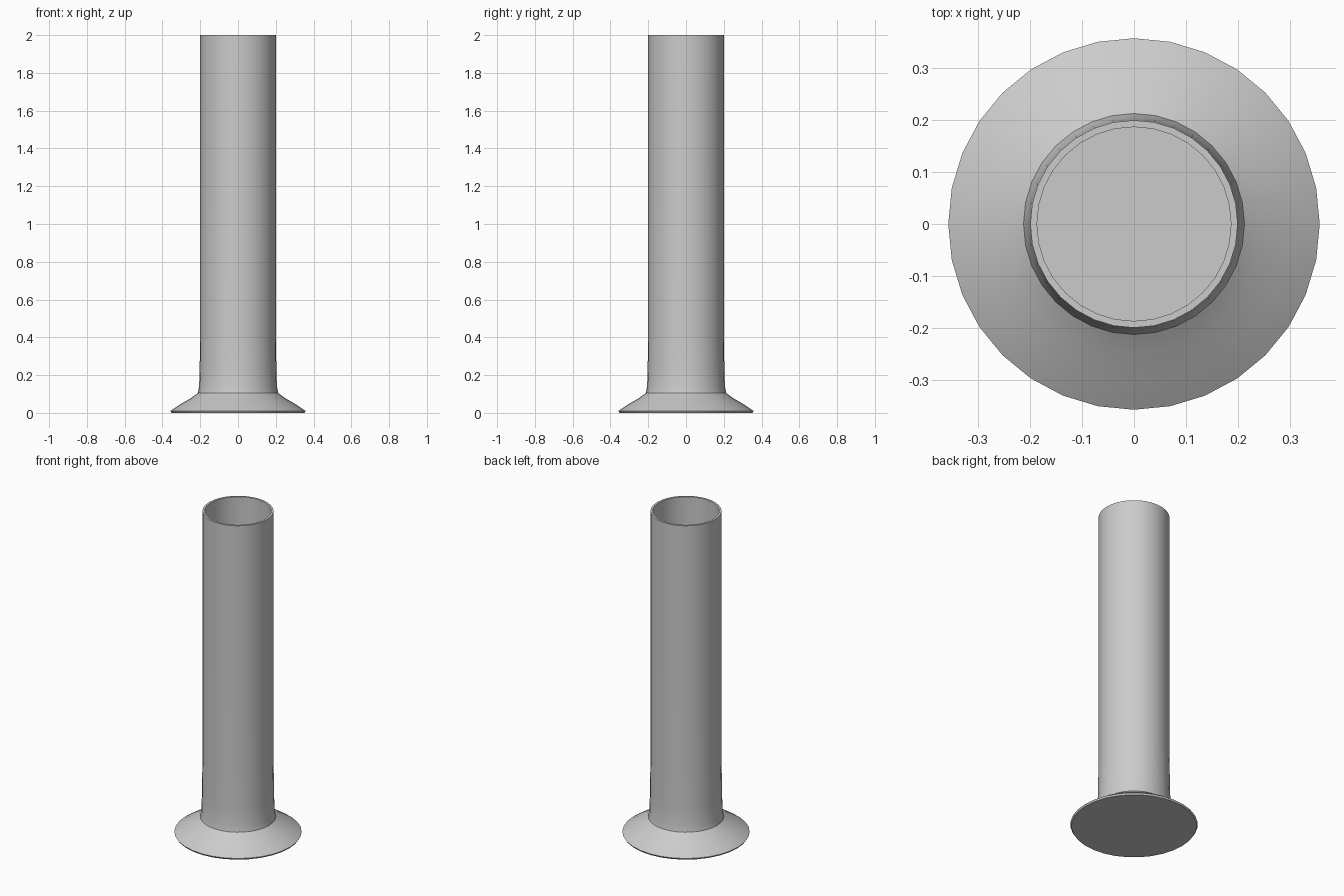
import bpy
import math

cube = bpy.data.objects.get("Cube")
if cube:
    bpy.data.objects.remove(cube, do_unlink=True)

grey = bpy.data.materials.new("light_grey")
grey.use_nodes = True
colour = (0.6, 0.6, 0.6, 1)
grey.diffuse_color = colour
grey.node_tree.nodes["Principled BSDF"].inputs["Base Color"].default_value = colour


def lathe(name, profile, sides):
    """Revolve an (r, z) profile about z; ends are closed with flat discs."""
    verts, faces = [], []
    for r, z in profile:
        for i in range(sides):
            a = 2 * math.pi * i / sides
            verts.append((r * math.cos(a), r * math.sin(a), z))
    for k in range(len(profile) - 1):
        for i in range(sides):
            j = (i + 1) % sides
            low, high = k * sides, (k + 1) * sides
            faces.append((low + i, low + j, high + j, high + i))
    faces.append(tuple(reversed(range(sides))))
    faces.append(tuple(range((len(profile) - 1) * sides, len(profile) * sides)))
    mesh = bpy.data.meshes.new(name)
    mesh.from_pydata(verts, [], faces)
    mesh.materials.append(grey)
    obj = bpy.data.objects.new(name, mesh)
    bpy.context.collection.objects.link(obj)
    bpy.ops.object.select_all(action="DESELECT")
    obj.select_set(True)
    bpy.context.view_layer.objects.active = obj
    bpy.ops.object.shade_smooth_by_angle(angle=math.radians(35))
    return obj


# Flared foot, tall wall, flat lip, then down the bore to its floor
foot = [(0.352, 0), (0.358, 0.01), (0.3, 0.049), (0.25, 0.078),
        (0.213, 0.105), (0.206, 0.14), (0.203, 0.24), (0.2, 0.45)]
wall = [(0.2, 2), (0.187, 2)]
bore = [(0.187, 0.1)]
lathe("hollow_tube_with_flared_foot", foot + wall + bore, 32)
